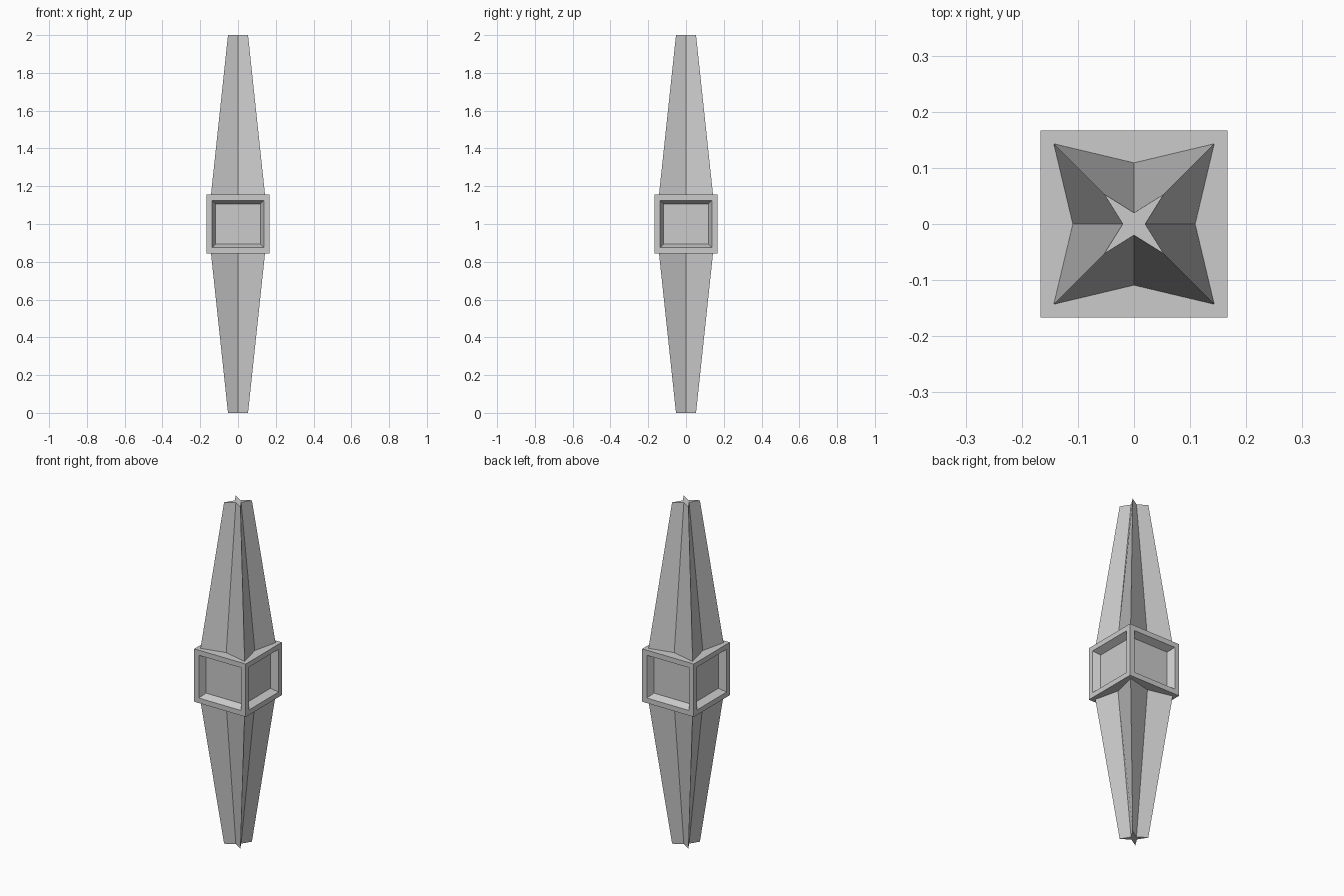
import bpy, bmesh
from math import cos, sin, pi, sqrt

if "Cube" in bpy.data.objects:
    bpy.data.objects.remove(bpy.data.objects["Cube"])


def add_object(name, bm):
    bmesh.ops.recalc_face_normals(bm, faces=bm.faces[:])
    mesh = bpy.data.meshes.new(name)
    bm.to_mesh(mesh)
    bm.free()
    ob = bpy.data.objects.new(name, mesh)
    bpy.context.collection.objects.link(ob)
    return ob


def star_ring(bm, corner, notch, z):
    # Four-pointed star: tips on the diagonals, notches on the axes
    ring = []
    for i in range(8):
        r = corner * sqrt(2) if i % 2 else notch
        a = i * pi / 4
        ring.append(bm.verts.new((r * cos(a), r * sin(a), z)))
    return ring


def spire(name, z_base, z_tip):
    bm = bmesh.new()
    base = star_ring(bm, 0.143, 0.109, z_base)
    tip = star_ring(bm, 0.053, 0.02, z_tip)
    for i in range(8):
        j = (i + 1) % 8
        bm.faces.new((base[i], base[j], tip[j], tip[i]))
    bm.faces.new(base)
    bm.faces.new(tip)
    return add_object(name, bm)


# Tapered star-section spires above and below the hub
spire("upper_spire", 1.155, 2.0)
spire("lower_spire", 0.845, 0.0)

# Central hub block with a sloped recessed panel on each side
bm = bmesh.new()
bmesh.ops.create_cube(bm, size=1)
for v in bm.verts:
    v.co = (v.co.x * 0.334, v.co.y * 0.334, v.co.z * 0.31 + 1.0)
bm.normal_update()
sides = [f for f in bm.faces if abs(f.normal.z) < 0.5]
bmesh.ops.inset_individual(bm, faces=sides, thickness=0.042, depth=0)
bmesh.ops.inset_individual(bm, faces=sides, thickness=0.026, depth=-0.04)
add_object("hub_block", bm)
